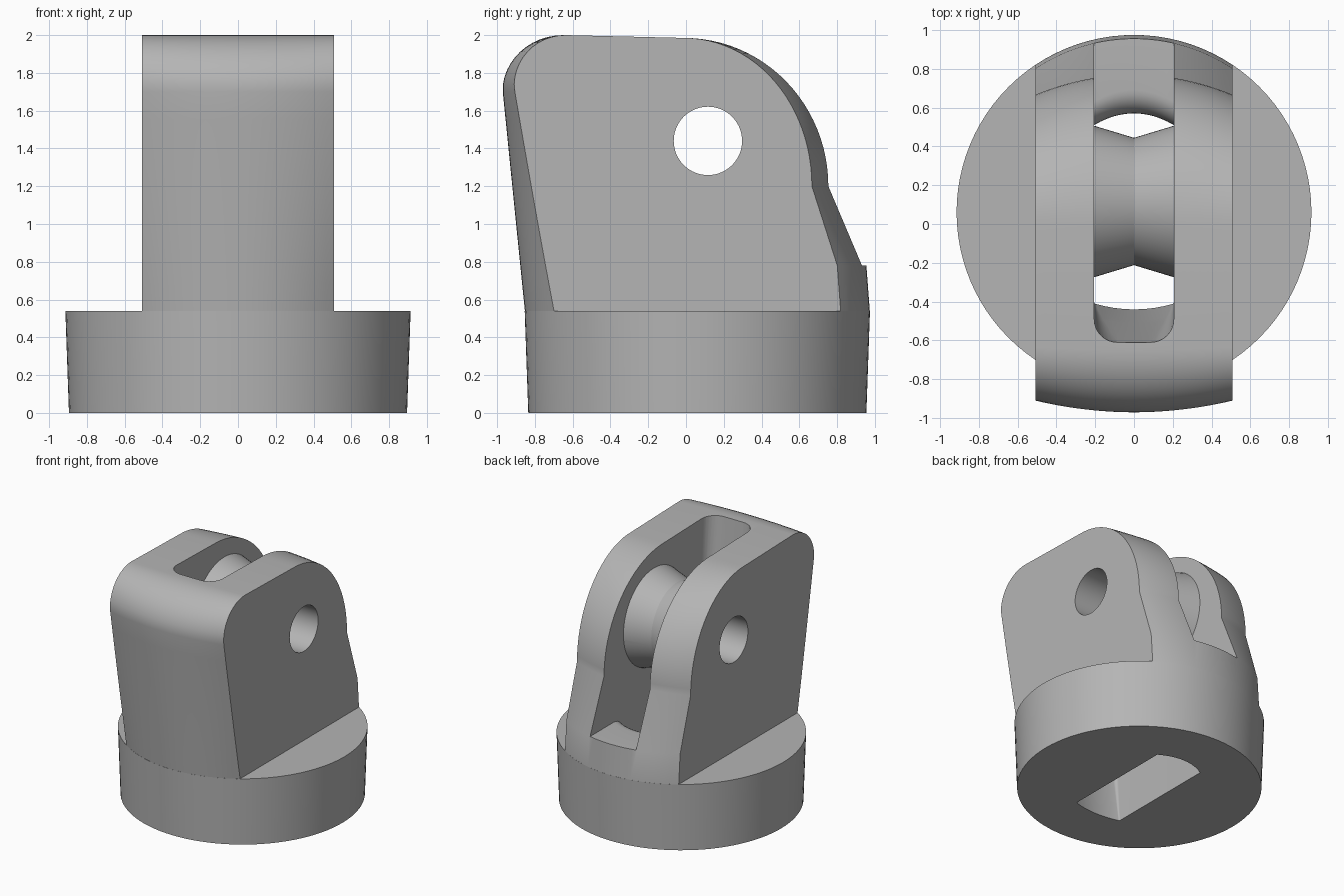
import bpy, bmesh, math

if "Cube" in bpy.data.objects:
    bpy.data.objects.remove(bpy.data.objects["Cube"])

grey = bpy.data.materials.new("plain grey")
grey.diffuse_color = (0.46, 0.46, 0.46, 1)
grey.use_nodes = True
grey.node_tree.nodes["Principled BSDF"].inputs["Base Color"].default_value = grey.diffuse_color


def loft(name, rings):
    """Closed solid skinned through rings of equal point count."""
    bm = bmesh.new()
    vs = [[bm.verts.new(p) for p in ring] for ring in rings]
    n = len(rings[0])
    for a, b in zip(vs, vs[1:]):
        for i in range(n):
            j = (i + 1) % n
            bm.faces.new((a[i], a[j], b[j], b[i]))
    bm.faces.new(vs[0])
    bm.faces.new(vs[-1])
    bmesh.ops.recalc_face_normals(bm, faces=bm.faces)
    me = bpy.data.meshes.new(name)
    bm.to_mesh(me)
    bm.free()
    me.materials.append(grey)
    ob = bpy.data.objects.new(name, me)
    bpy.context.collection.objects.link(ob)
    return ob


def combine(ob, other, op):
    mod = ob.modifiers.new(op, 'BOOLEAN')
    mod.operation, mod.solver, mod.object = op, 'EXACT', other
    bpy.context.view_layer.objects.active = ob
    bpy.ops.object.modifier_apply(modifier=mod.name)
    bpy.data.objects.remove(other)


def ring_z(r, z, y0=0.06, n=96):
    return [(r * math.cos(2 * math.pi * i / n), y0 + r * math.sin(2 * math.pi * i / n), z)
            for i in range(n)]


AXLE_Y, AXLE_Z = 0.116, 1.44


def ring_x(r, x, n=64):
    return [(x, AXLE_Y + r * math.cos(2 * math.pi * i / n), AXLE_Z + r * math.sin(2 * math.pi * i / n))
            for i in range(n)]


# round tapered base
block = loft("pulley_block", [ring_z(0.895, 0), ring_z(0.914, 0.54)])

# upright body: side profile as (y, z, curvature across x, bulge direction)
profile = [(-0.80, 0.3, 1 / 0.914, 1), (-0.853, 0.54, 1 / 0.914, 1)]
for i in range(1, 9):      # front face leaning outward and flattening
    t = i / 8
    profile.append((-0.853 - 0.117 * t, 0.54 + 1.16 * t, (1 - t) / 0.914 + t / 2.05, 1))
for i in range(1, 13):     # rounded brow
    a = math.radians(90 * i / 12)
    t = i / 12
    profile.append((-0.65 - 0.322 * math.cos(a), 1.7 + 0.3 * math.sin(a), (1 - t) / 2.05 + t * 0.1, 1))
for i in range(25):        # rounded back shoulder
    a = math.radians(90 - 90 * i / 24)
    profile.append((-0.01 + 0.78 * math.cos(a), 1.2 + 0.785 * math.sin(a), 0.01 + 0.76 * math.cos(a), -1))
profile += [(0.955, 0.78, 1 / 0.914, -1), (0.973, 0.54, 1 / 0.914, -1), (0.92, 0.3, 1 / 0.914, -1)]


def body_ring(x):
    out = []
    for y, z, k, d in profile:
        r = 1 / k
        out.append((x, y + d * (r - math.sqrt(r * r - x * x)), z))
    return out


W = 0.508
combine(block, loft("body", [body_ring(-W + 2 * W * i / 24) for i in range(25)]), 'UNION')

# rope slot: passes down through the base, opens to the back above the ledge
H = 0.205


def slot_ring(z, back):
    t = z / 2
    r = 0.004 + 0.116 * max(t, 0)
    front, bulge = -0.41 - 0.2 * t, 0.03 * (1 - t)
    pts = []
    for i in range(9):
        a = math.radians(90 * i / 8)
        pts.append((-H + r - r * math.cos(a), front + r - r * math.sin(a)))
    for i in range(1, 8):
        pts.append(((H - r) * (i / 4 - 1), front))
    pts += [(-x, y) for x, y in reversed(pts[:9])]
    pts = [(x, y - bulge * (1 - (x / H) ** 2), z) for x, y in pts]
    for i in range(13):
        x = H * (1 - i / 6)
        pts.append((x, back - 0.06 * (x / H) ** 2, z))
    return pts


levels = [(-0.1, 0.57), (0.3, 0.57), (0.66, 0.57)]
levels += [(0.66 + 0.12 * math.sin(a), 0.69 - 0.12 * math.cos(a))
           for a in (math.radians(11.25 * i) for i in range(1, 9))]
levels += [(0.78, 1.3), (1.4, 1.3), (2.1, 1.3)]
combine(block, loft("slot", [slot_ring(*lv) for lv in levels]), 'DIFFERENCE')

# grooved wheel between the cheeks
combine(block, loft("wheel", [ring_x(0.39, -0.25), ring_x(0.39, -H), ring_x(0.328, 0),
                              ring_x(0.39, H), ring_x(0.39, 0.25)]), 'UNION')

# axle hole
combine(block, loft("axle_hole", [ring_x(0.181, -1), ring_x(0.181, 1)]), 'DIFFERENCE')

# soft shading with crisp edges
bpy.ops.object.select_all(action='DESELECT')
block.select_set(True)
bpy.context.view_layer.objects.active = block
bpy.ops.object.shade_smooth_by_angle(angle=math.radians(25))
